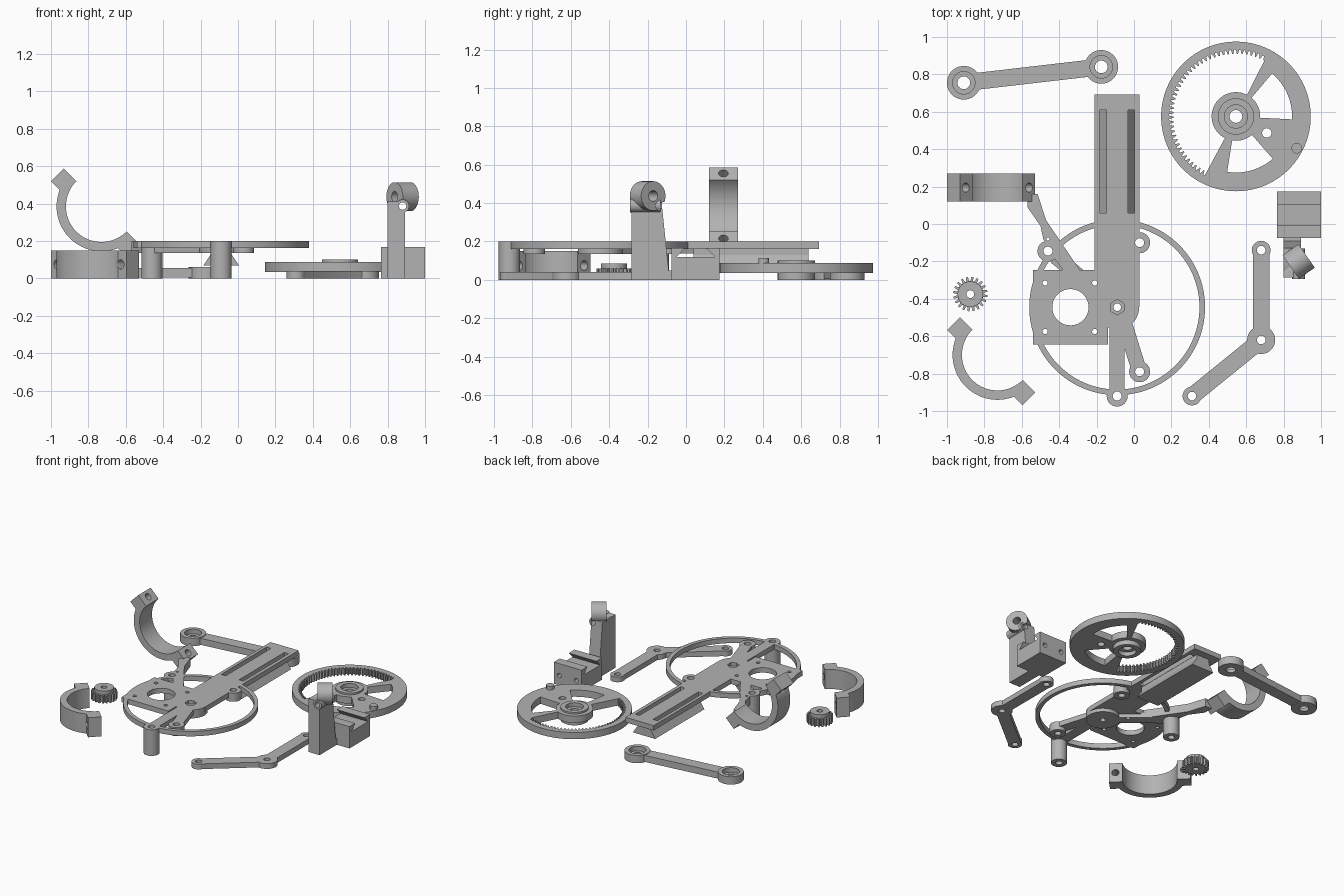
import bpy, bmesh
from math import sin, cos, pi, radians, asin
from mathutils import Vector, Matrix

if "Cube" in bpy.data.objects:
    bpy.data.objects.remove(bpy.data.objects["Cube"])

grey = bpy.data.materials.new("grey plastic")
grey.diffuse_color = (0.45, 0.45, 0.45, 1)
grey.use_nodes = True
grey.node_tree.nodes["Principled BSDF"].inputs["Base Color"].default_value = grey.diffuse_color


def finish(name, bm):
    bmesh.ops.recalc_face_normals(bm, faces=bm.faces[:])
    me = bpy.data.meshes.new(name)
    bm.to_mesh(me)
    bm.free()
    ob = bpy.data.objects.new(name, me)
    bpy.context.scene.collection.objects.link(ob)
    return ob


def prism(name, pts, lo, hi, place=lambda a, b, h: (a, b, h)):
    """Extrude a 2D outline from lo to hi; place maps it into space."""
    bm = bmesh.new()
    bot = [bm.verts.new(place(a, b, lo)) for a, b in pts]
    top = [bm.verts.new(place(a, b, hi)) for a, b in pts]
    bm.faces.new(bot)
    bm.faces.new(top)
    n = len(pts)
    for i in range(n):
        j = (i + 1) % n
        bm.faces.new((bot[i], bot[j], top[j], top[i]))
    return finish(name, bm)


def rod(name, p0, p1, r, n=40):
    p0, p1 = Vector(p0), Vector(p1)
    d = p1 - p0
    m = Matrix.Translation((p0 + p1) / 2) @ d.to_track_quat('Z', 'Y').to_matrix().to_4x4()
    bm = bmesh.new()
    bmesh.ops.create_cone(bm, cap_ends=True, segments=n, radius1=r, radius2=r,
                          depth=d.length, matrix=m)
    return finish(name, bm)


def cyl(x, y, r, lo, hi, n=40, name="cylinder"):
    return rod(name, (x, y, lo), (x, y, hi), r, n)


def box(x0, x1, y0, y1, z0, z1, name="box"):
    return prism(name, [(x0, y0), (x1, y0), (x1, y1), (x0, y1)], z0, z1)


def bar(a, b, w, lo, hi):
    a, b = Vector(a), Vector(b)
    s = (b - a).normalized().orthogonal() * w / 2
    return prism("bar", [tuple(p) for p in (a + s, b + s, b - s, a - s)], lo, hi)


def arc(r, a0, a1, n, cx=0, cy=0):
    return [(cx + r * cos(radians(a0 + (a1 - a0) * i / n)),
             cy + r * sin(radians(a0 + (a1 - a0) * i / n))) for i in range(n + 1)]


def combine(ob, tool, op):
    mod = ob.modifiers.new("b", 'BOOLEAN')
    mod.object, mod.operation, mod.solver = tool, op, 'EXACT'
    dg = bpy.context.evaluated_depsgraph_get()
    me = bpy.data.meshes.new_from_object(ob.evaluated_get(dg))
    ob.modifiers.clear()
    ob.data = me
    bpy.data.objects.remove(tool)


def add(ob, *tools):
    for t in tools:
        combine(ob, t, 'UNION')


def cut(ob, *tools):
    for t in tools:
        combine(ob, t, 'DIFFERENCE')


# connecting rod with a counterbored eye at each end
A, B = (-0.91, 0.755), (-0.175, 0.84)
link = cyl(*A, 0.09, 0, 0.06, name="connecting_rod")
add(link, cyl(*B, 0.09, 0, 0.06), bar(A, B, 0.09, 0.005, 0.055))
for p in (A, B):
    cut(link, cyl(*p, 0.06, 0.025, 0.1), cyl(*p, 0.034, -0.1, 0.1))

# bent lever with three eyes
P = [(0.31, -0.92), (0.68, -0.62), (0.68, -0.14)]
lever = cyl(*P[1], 0.075, 0, 0.04, name="bent_lever")
add(lever, cyl(*P[0], 0.05, 0, 0.04), cyl(*P[2], 0.05, 0, 0.04),
    bar(P[0], P[1], 0.09, 0, 0.04), bar(P[1], P[2], 0.09, 0, 0.04))
cut(lever, *[cyl(*p, 0.023, -0.1, 0.1, 24) for p in P])

# wheel with internal teeth along half of the rim
gx, gy = 0.545, 0.575
wheel = cyl(gx, gy, 0.4, 0.035, 0.087, 96, "internal_gear")
teeth = []
for i in range(43):
    for f, r in ((0, 0.335), (0.25, 0.335), (0.5, 0.357), (0.8, 0.357)):
        a = radians(63 + 180 * (i + f) / 43)
        teeth.append((gx + r * cos(a), gy + r * sin(a)))
cut(wheel, prism("opening", teeth + arc(0.13, 243, 63, 24, gx, gy), 0, 0.2))
for a0, a1 in ((-99, -49), (-3, 50)):
    cut(wheel, prism("window", arc(0.30, a0, a1, 12, gx, gy) + arc(0.13, a1, a0, 10, gx, gy), 0, 0.2))
add(wheel, cyl(gx, gy, 0.097, 0, 0.1), cyl(0.87, 0.405, 0.028, 0.05, 0.115, 24))
cut(wheel, cyl(gx, gy, 0.062, 0.07, 0.2), cyl(gx, gy, 0.062, -0.1, 0.03),
    cyl(gx, gy, 0.034, -0.1, 0.2), cyl(0.71, 0.487, 0.025, -0.1, 0.2, 24))

# pinion
px, py = -0.875, -0.375
pts = []
for i in range(20):
    for f, r in ((0, 0.07), (0.3, 0.07), (0.45, 0.092), (0.8, 0.092)):
        a = 2 * pi * (i + f) / 20
        pts.append((px + r * cos(a), py + r * sin(a)))
pinion = prism("pinion", pts, 0, 0.058)
add(pinion, cyl(px, py, 0.068, 0.03, 0.085))
cut(pinion, cyl(px, py, 0.021, -0.1, 0.2, 16))


# half clamps with drilled flanges
def half_clamp(name, place, lo, hi):
    s = 0.5 ** 0.5

    def put(u, v, h):
        return place((u - v) * s, (-u - v) * s, h)
    t = math_deg = asin(0.095 / 0.24) * 180 / pi
    out = arc(0.19, 180, 0, 40) + [(0.285, 0), (0.285, 0.095)]
    out += arc(0.24, t, 180 - t, 40) + [(-0.285, 0.095), (-0.285, 0)]
    ob = prism(name, out, lo, hi, put)
    mid = (lo + hi) / 2
    for u in (-0.24, 0.24):
        cut(ob, rod("bore", put(u, -0.05, mid), put(u, 0.15, mid), 0.025, 24))
    return ob


half_clamp("loose_clamp", lambda a, b, h: (-0.73 + a, -0.70 + b, h), 0, 0.15)
half_clamp("upright_clamp", lambda a, b, h: (-0.73 + a, h, 0.385 + b), 0.12, 0.27)

# main frame: ring, motor plate, long bar, arms and bosses
cx, cy, lo, hi = -0.09, -0.445, 0.162, 0.2
frame = cyl(cx, cy, 0.47, lo, hi, 128, "main_frame")
cut(frame, cyl(cx, cy, 0.44, 0, 0.3, 128))
add(frame, box(-0.54, -0.14, -0.645, -0.245, lo, hi),
    box(-0.21, 0.03, cy, 0.693, lo, hi),
    cyl(cx, cy, 0.118, 0.135, hi),
    bar((cx, -0.5), (cx, -0.92), 0.08, lo, hi),
    bar((-0.06, -0.5), (0.03, -0.79), 0.08, lo, hi),
    bar((cx, cy), (-0.42, -0.175), 0.08, 0.135, 0.18),
    prism("clamp_arm", [(-0.57, 0.09), (-0.57, 0.16), (-0.515, 0.16), (-0.47, 0.02), (-0.28, -0.26),
                        (-0.37, -0.26), (-0.425, -0.185), (-0.485, -0.08), (-0.5, -0.01)], 0.137, hi))
bosses = [(0.03, -0.1, 0.135), (0.03, -0.79, 0.135), (-0.46, -0.145, 0), (cx, -0.92, 0)]
for x, y, z in bosses:
    add(frame, cyl(x, y, 0.056, z, hi))
# dovetail rail below the bar
rail = [(-0.055, 0.18), (0.055, 0.18), (0.055, 0.13), (0.095, 0.07), (-0.095, 0.07), (-0.055, 0.13)]
for x0, x1 in ((-0.185, -0.147), (-0.033, 0.003)):
    cut(frame, box(x0, x1, 0.06, 0.61, 0.1, 0.3))
add(frame, prism("rail", rail, 0.04, 0.638, lambda a, b, h: (cx + a, h, b)))
# frame holes
for x, y, z in bosses:
    cut(frame, cyl(x, y, 0.024, -0.1, 0.3, 24))
cut(frame, cyl(-0.34, cy, 0.097, 0, 0.3), cyl(cx, cy, 0.041, 0.175, 0.3, 6),
    cyl(cx, cy, 0.02, 0, 0.3, 24), cyl(-0.46, -0.08, 0.008, 0, 0.3, 12))
for x in (-0.475, -0.21):
    for y in (-0.315, -0.575):
        cut(frame, cyl(x, y, 0.014, 0, 0.3, 16))

# sliding block with dovetail channel
block = box(0.765, 1.0, -0.075, 0.175, 0, 0.167, "sliding_block")
channel = [(-0.055, 0.2), (0.055, 0.2), (0.055, 0.167), (0.1, 0.12), (-0.1, 0.12), (-0.055, 0.167)]
cut(block, prism("channel", channel, 0.6, 1.2, lambda a, b, h: (h, 0.05 + a, b)))
for x in (0.81, 0.955):
    cut(block, rod("bore", (x, 0.1, 0.075), (x, 0.3, 0.075), 0.017, 16))
# tapered column carrying a guide tube and an angled collar
column = [(-0.285, 0), (-0.07, 0), (-0.07, 0.05), (-0.09, 0.05), (-0.128, 0.41), (-0.285, 0.41)]
add(block, prism("column", column, 0.8, 0.893, lambda a, b, h: (h, a, b)),
    rod("tube", (0.88, -0.293, 0.387), (0.88, -0.132, 0.387), 0.035, 32))
ax = Vector((0.82, 0.57, 0))
c = Vector((0.88, -0.2, 0.437))
add(block, rod("collar", c - ax * 0.052, c + ax * 0.052, 0.077))
cut(block, rod("collar_bore", c - ax * 0.2, c + ax * 0.2, 0.028, 24),
    rod("tube_bore", (0.88, -0.4, 0.387), (0.88, 0.0, 0.387), 0.02, 24))

# shared material and shading
for ob in bpy.context.scene.objects:
    ob.data.materials.clear()
    ob.data.materials.append(grey)
    ob.data.polygons.foreach_set("material_index", [0] * len(ob.data.polygons))
    ob.select_set(True)
    bpy.context.view_layer.objects.active = ob
bpy.ops.object.shade_smooth_by_angle(angle=radians(30))
